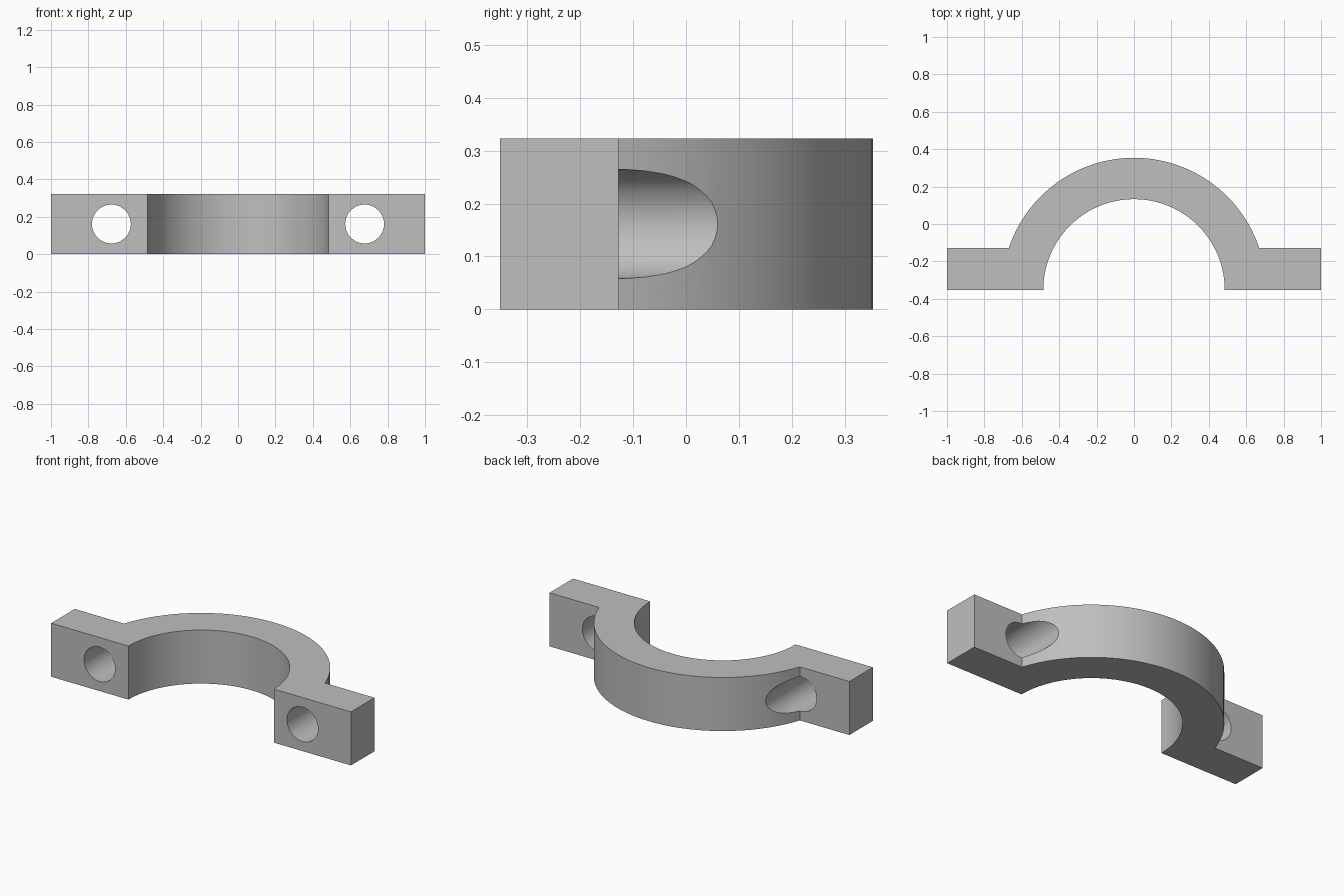
import bpy
import bmesh
from math import asin, cos, sin, pi, radians

old = bpy.data.objects.get("Cube")
if old:
    bpy.data.objects.remove(old, do_unlink=True)

HEIGHT, BASE_Y = 0.323, -0.352
INNER_R, OUTER_R = 0.485, 0.706
FLANGE = 0.224          # flange thickness along y
HOLE_X, HOLE_R = 0.677, 0.104
STEPS = 36

grey = bpy.data.materials.new("plain grey")
grey.use_nodes = True
colour = (0.52, 0.52, 0.52, 1)
grey.diffuse_color = colour
grey.node_tree.nodes["Principled BSDF"].inputs["Base Color"].default_value = colour


def arc(radius, start, end):
    angles = [start + (end - start) * i / STEPS for i in range(STEPS + 1)]
    return [(radius * cos(a), BASE_Y + radius * sin(a)) for a in angles]


# Clamp outline: outer arch, left-hand flange, inner arch, other flange
a = asin(FLANGE / OUTER_R)
top = BASE_Y + FLANGE
outline = [(1, BASE_Y), (1, top)] + arc(OUTER_R, a, pi - a)
outline += [(-1, top), (-1, BASE_Y)] + arc(INNER_R, pi, 0)

# Extrude the outline into the clamp body
bm = bmesh.new()
face = bm.faces.new([bm.verts.new((x, y, 0)) for x, y in outline])
extruded = bmesh.ops.extrude_face_region(bm, geom=[face])
moved = [g for g in extruded["geom"] if isinstance(g, bmesh.types.BMVert)]
bmesh.ops.translate(bm, verts=moved, vec=(0, 0, HEIGHT))
bmesh.ops.recalc_face_normals(bm, faces=bm.faces)
mesh = bpy.data.meshes.new("clamp_body")
bm.to_mesh(mesh)
bm.free()
mesh.materials.append(grey)
body = bpy.data.objects.new("clamp_body", mesh)
bpy.context.collection.objects.link(body)

# Bolt holes through both flanges and the flanks of the arch
cutters = []
for side, name in ((1, "left"), (-1, "right")):
    bpy.ops.mesh.primitive_cylinder_add(
        vertices=48, radius=HOLE_R, depth=2,
        location=(side * HOLE_X, 0, HEIGHT / 2), rotation=(pi / 2, 0, 0))
    cutter = bpy.context.object
    cutter.name = name + "_bolt_hole_cutter"
    cutter.data.materials.append(grey)
    cutter.hide_render = True
    cutters.append(cutter)
    cut = body.modifiers.new(name + "_bolt_hole", "BOOLEAN")
    cut.operation = "DIFFERENCE"
    cut.solver = "EXACT"
    cut.object = cutter

# Apply the cuts and shade the curved walls smooth
bpy.ops.object.select_all(action="DESELECT")
body.select_set(True)
bpy.context.view_layer.objects.active = body
for modifier in list(body.modifiers):
    bpy.ops.object.modifier_apply(modifier=modifier.name)
for cutter in cutters:
    bpy.data.objects.remove(cutter, do_unlink=True)
bpy.ops.object.shade_smooth_by_angle(angle=radians(30))
